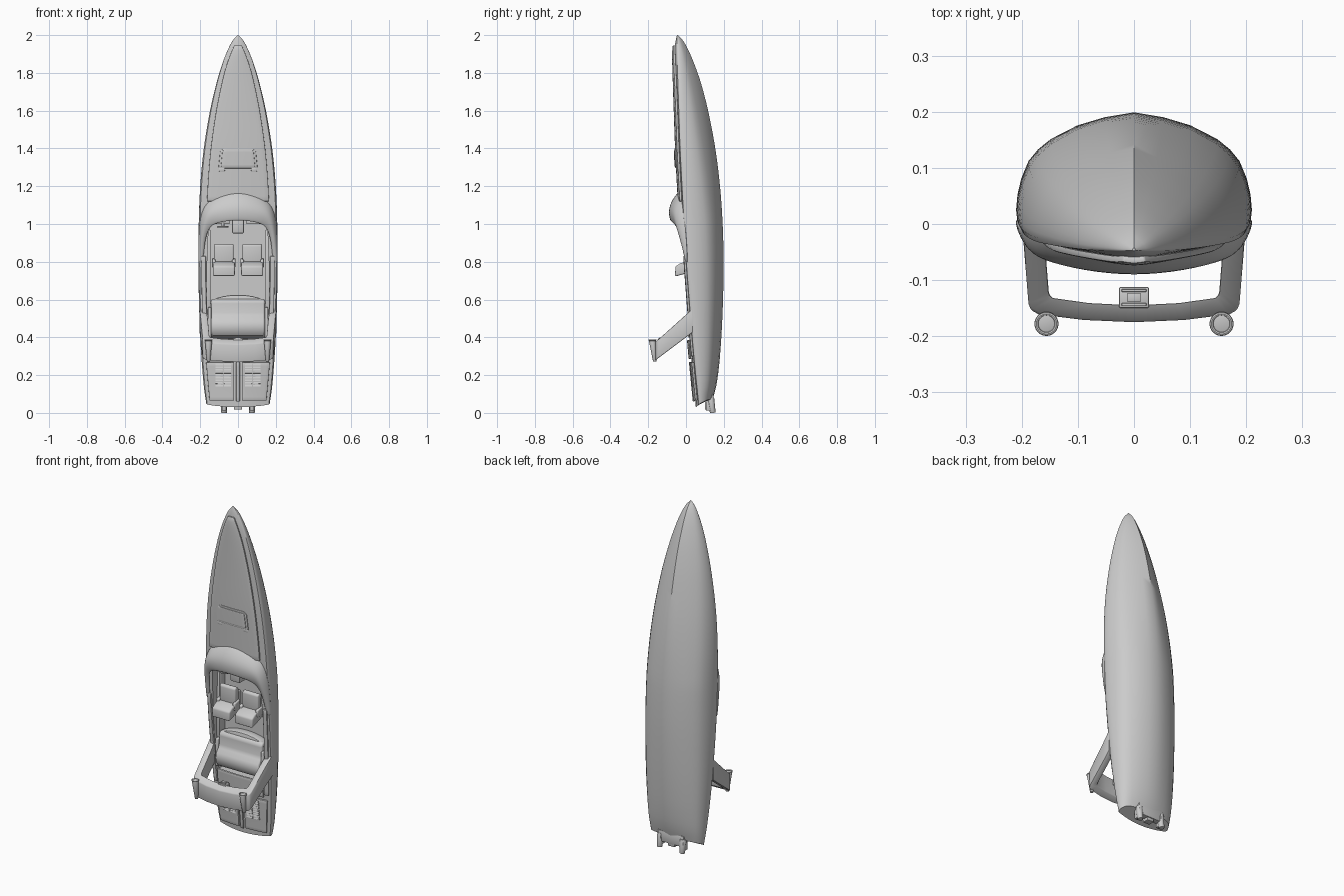
import bpy, bmesh, math
from mathutils import Matrix, Vector

if "Cube" in bpy.data.objects:
    bpy.data.objects.remove(bpy.data.objects["Cube"])

# Hull stations: z, half width, sheer y, keel y
ST = [(.03, .168, .068, .142), (.1, .178, .062, .158), (.2, .187, .052, .171), (.4, .2, .034, .187),
      (.6, .207, .018, .196), (.8, .21, .003, .199), (1.0, .208, -.009, .194), (1.2, .2, -.02, .18),
      (1.4, .181, -.03, .155), (1.6, .148, -.037, .117), (1.75, .113, -.042, .078),
      (1.85, .083, -.045, .043), (1.92, .055, -.046, .013), (1.97, .029, -.047, -.015), (2.0, .003, -.047, -.042)]


def station(z):
    """Linear-in-z lookup with smoothed slopes (cubic Hermite)."""
    z = min(max(z, ST[0][0]), ST[-1][0])
    i = max(k for k in range(len(ST) - 1) if ST[k][0] <= z)
    a, b = ST[i], ST[i + 1]
    p, n = ST[max(i - 1, 0)], ST[min(i + 2, len(ST) - 1)]
    h = b[0] - a[0]
    u = (z - a[0]) / h
    out = []
    for k in (1, 2, 3):
        m0 = (b[k] - p[k]) / (b[0] - p[0]) * h
        m1 = (n[k] - a[k]) / (n[0] - a[0]) * h
        out.append((2*u**3 - 3*u*u + 1)*a[k] + (u**3 - 2*u*u + u)*m0 + (3*u*u - 2*u**3)*b[k] + (u**3 - u*u)*m1)
    return out


def deck_y(x, z):
    w, ys, _ = station(z)
    return ys - .016 * min(1, w / .06) * max(0, 1 - (x / w) ** 2)


def finish(bm, name, bevel=0, segs=2, solid=0, subsurf=0, angle=35):
    bmesh.ops.recalc_face_normals(bm, faces=bm.faces)
    me = bpy.data.meshes.new(name)
    bm.to_mesh(me)
    bm.free()
    ob = bpy.data.objects.new(name, me)
    bpy.context.collection.objects.link(ob)
    bpy.ops.object.select_all(action='DESELECT')
    ob.select_set(True)
    bpy.context.view_layer.objects.active = ob
    if solid:
        m = ob.modifiers.new('solid', 'SOLIDIFY')
        m.thickness, m.offset = solid, 0
    if bevel:
        m = ob.modifiers.new('bevel', 'BEVEL')
        m.width, m.segments, m.limit_method = bevel, segs, 'ANGLE'
        m.angle_limit = math.radians(40)
    if subsurf:
        m = ob.modifiers.new('sub', 'SUBSURF')
        m.levels = m.render_levels = subsurf
    for m in list(ob.modifiers):
        bpy.ops.object.modifier_apply(modifier=m.name)
    bpy.ops.object.shade_smooth_by_angle(angle=math.radians(angle))
    return ob


def loft(name, rings, **kw):
    bm = bmesh.new()
    vs = [[bm.verts.new(p) for p in r] for r in rings]
    n = len(rings[0])
    for a, b in zip(vs, vs[1:]):
        for i in range(n):
            bm.faces.new((a[i], a[(i + 1) % n], b[(i + 1) % n], b[i]))
    bm.faces.new(vs[0])
    bm.faces.new(vs[-1])
    return finish(bm, name, **kw)


def sheet(name, rows, **kw):
    bm = bmesh.new()
    vs = [[bm.verts.new(p) for p in r] for r in rows]
    for a, b in zip(vs, vs[1:]):
        for i in range(len(a) - 1):
            bm.faces.new((a[i], a[i + 1], b[i + 1], b[i]))
    return finish(bm, name, **kw)


def box(name, x0, x1, y0, y1, z0, z1, bevel=.004):
    return loft(name, [[(x0, y0, z), (x1, y0, z), (x1, y1, z), (x0, y1, z)] for z in (z0, z1)], bevel=bevel)


def side_prism(name, yz, x0, x1, bevel=.008, segs=3):
    return loft(name, [[(x, y, z) for y, z in yz] for x in (x0, x1)], bevel=bevel, segs=segs)


def cone(name, p, q, r0, r1, segs=24, bevel=.002):
    p, q = Vector(p), Vector(q)
    bm = bmesh.new()
    bmesh.ops.create_cone(bm, cap_ends=True, segments=segs, radius1=r0, radius2=r1, depth=(q - p).length,
                          matrix=Matrix.Translation((p + q) / 2) @ (q - p).to_track_quat('Z', 'Y').to_matrix().to_4x4())
    return finish(bm, name, bevel=bevel)


def ring(name, c, R, r, n=24):
    loop = [[(c[0] + (R + r*math.cos(b)) * math.cos(a), c[1] + (R + r*math.cos(b)) * math.sin(a), c[2] + r*math.sin(b))
             for b in (k * math.pi / 4 for k in range(8))] for a in (2 * math.pi * i / n for i in range(n + 1))]
    bm = bmesh.new()
    vs = [[bm.verts.new(p) for p in l] for l in loop]
    for a, b in zip(vs, vs[1:]):
        for i in range(8):
            bm.faces.new((a[i], a[(i + 1) % 8], b[(i + 1) % 8], b[i]))
    bmesh.ops.remove_doubles(bm, verts=bm.verts, dist=1e-5)
    return finish(bm, name)


def deck_patch(name, edge0, edge1, z0, z1, lift=.004, nz=12, nx=8, bevel=.004):
    """Raised pad that follows the deck between two side-edge functions."""
    rows = []
    for j in range(nz + 1):
        z = z0 + (z1 - z0) * j / nz
        a, b = edge0(z), edge1(z)
        xs = [a + (b - a) * i / nx for i in range(nx + 1)]
        rows.append([(x, deck_y(x, z) - lift, z) for x in xs])
    return sheet(name, rows, solid=.012, bevel=bevel)


# Hull with crowned deck
ROUND = [(0, 1), (.25, .955), (.48, .88), (.71, .75), (.82, .65), (.9, .54), (.96, .38), (.99, .24), (1, .12), (.992, .05)]
VEE = [1, .83, .66, .48, .38, .29, .19, .12, .06, .025]
zs = [.03 + .0425 * i for i in range(43)] + [1.87, 1.9, 1.92, 1.94, 1.955, 1.97, 1.98, 1.99, 2.0]
rings = []
for z in zs:
    w, ys, yk = station(z)
    f = .6 * min(1, max(0, (z - 1.0) / .8))
    fade = max(0, 1 - (z - .03) / .25)
    half = [(t * w, ys + (yk - ys) * (s * (1 - f) + v * f), z + fade * (.045 * s + .015 * t * t))
            for (t, s), v in zip(ROUND, VEE)]
    half += [(t * w, deck_y(t * w, z), z + fade * .015 * t * t) for t in (.965, .92, .7, .45, .2, 0)]
    rings.append(half + [(-x, y, q) for x, y, q in half[-2:0:-1]])
hull = loft('hull', rings, angle=40)

# Cockpit well cut into the deck
well = [(.145, .38), (.16, .5), (.166, .6), (.163, .8), (.155, 1.0), (.14, 1.1)]
outline = well + [(-x, z) for x, z in reversed(well)]
cutter = loft('cockpit_cutter', [[(x, y, z) for x, z in outline] for y in (-.2, .085)])
m = hull.modifiers.new('cockpit', 'BOOLEAN')
m.operation, m.object, m.solver = 'DIFFERENCE', cutter, 'EXACT'
bpy.context.view_layer.objects.active = hull
bpy.ops.object.select_all(action='DESELECT')
hull.select_set(True)
bpy.ops.object.modifier_apply(modifier=m.name)
bpy.ops.object.shade_smooth_by_angle(angle=math.radians(40))
bpy.data.objects.remove(cutter)

# Foredeck panel and hatch
inset = lambda z: max(.004, station(z)[0] * .87 - .014 - .03 * max(0, z - 1.8))
deck_patch('foredeck_panel', lambda z: -inset(z), inset, 1.12, 1.945, .006, 30, 12)
hw = lambda z: .105 - .1 * max(0, z - 1.28) - .018 * max(0, (z - 1.385) / .015)
deck_patch('hatch_frame', lambda z: -hw(z), hw, 1.295, 1.4, .010, 14, 8)
deck_patch('hatch_lid', lambda z: -hw(z) + .012, lambda z: hw(z) - .012, 1.305, 1.39, .013, 12, 8, .003)
for s in (-1, 1):
    y = deck_y(.085, 1.29)
    box('hatch_hinge', s*.085 - .016, s*.085 + .016, y - .014, y + .004, 1.278, 1.3)

# Wraparound windscreen hood
hood = [[(0, -.03, 1.185), (.1, -.026, 1.155), (.17, -.015, 1.115), (.2, -.008, 1.04), (.208, .004, .92), (.209, .01, .79)],
        [(0, -.066, 1.145), (.1, -.058, 1.12), (.168, -.044, 1.09), (.195, -.033, 1.02), (.204, -.014, .91), (.205, .004, .79)],
        [(0, -.094, 1.085), (.095, -.083, 1.07), (.16, -.068, 1.05), (.182, -.055, .99), (.193, -.025, .90), (.199, .002, .79)],
        [(0, -.084, 1.02), (.085, -.074, 1.01), (.14, -.056, .995), (.165, -.03, .95), (.178, -.012, .88), (.185, .006, .79)]]
sheet('windscreen', [[(-x, y, z) for x, y, z in r[:0:-1]] + r for r in hood], solid=.009, subsurf=2, angle=60)

# Dashboard, console and helm
side_prism('dashboard', [(-.035, 1.1), (-.045, 1.06), (.0, 1.02), (.085, 1.03), (.085, 1.12), (-.02, 1.12)], -.14, .14)
box('centre_console', -.032, .032, -.03, .085, .95, 1.04, .008)
for s in (-1, 1):
    for k in range(3):
        x = s * (.055 + .03 * k)
        cone('gauge', (x, -.02, 1.05), (x, -.034, 1.028), .011, .011, 16)
    box('instrument_pod', s*.085 - .04, s*.085 + .04, -.005, .02, 1.0, 1.03)
ring('steering_wheel', (-.08, -.005, .985), .027, .004)
cone('steering_column', (-.08, -.005, .983), (-.08, .005, 1.03), .008, .006, 12)
box('wheel_spoke', -.105, -.055, -.009, -.001, .982, .988, .001)

# Side coamings and inner ledges
for s in (-1, 1):
    e = lambda z, k: s * (station(z)[0] - k)
    deck_patch('coaming', lambda z: e(z, .04), lambda z: e(z, .016), .3, .83, .005, 20, 3)
    box('side_ledge', s*.157 - .012, s*.157 + .012, .035, .09, .52, .97)

# Bucket seats facing the bow
for s in (-1, 1):
    x = s * .075
    side_prism('seat_base', [(.03, .75), (.03, .86), (.09, .85), (.09, .76)], x - .035, x + .035)
    side_prism('seat_cushion', [(.005, .79), (.005, .888), (.02, .897), (.042, .885), (.042, .79)], x - .052, x + .052)
    side_prism('seat_back', [(-.058, .722), (-.056, .775), (-.03, .792), (.04, .81), (.06, .76), (-.01, .735)], x - .058, x + .058)
    for t in (-1, 1):
        side_prism('seat_bolster', [(-.012, .77), (-.008, .81), (.04, .82), (.04, .77)], x + t*.053 - .009, x + t*.053 + .009, .005)

# Rear bench
side_prism('rear_bench', [(.088, .6), (.035, .605), (.02, .59), (.02, .53), (.012, .51), (-.008, .49), (-.014, .46),
                          (-.01, .43), (.005, .41), (.088, .39)], -.142, .142, .012, 4)
arc = [(.15 * math.sin(a), .575 + .05 * math.cos(a)) for a in (math.pi * (-.5 + k / 12) for k in range(13))]
loft('bench_front', [[(x, y, z) for x, z in arc] for y in (.035, .088)], bevel=.008)
for s in (-1, 1):
    side_prism('bench_arm', [(.01, .4), (.012, .56), (.088, .56), (.088, .39)], s*.15 - .009, s*.15 + .009, .005)

# Sun pad and aft engine hatches with louvres
deck_patch('sun_pad', lambda z: -.148, lambda z: .148, .285, .385, .008, 6, 12)
deck_patch('hatch_divider', lambda z: -.01, lambda z: .01, .06, .27, .008, 8, 2)
for s in (-1, 1):
    deck_patch('engine_hatch', lambda z: s*.02, lambda z: s*(.15 + .09 * (z - .06)), .065, .268, .006, 10, 8)
    for k in range(9):
        z = .145 + .0138 * k
        for x in (s*.056, s*.099):
            y = deck_y(x, z) - .012
            side_prism('louvre', [(y - .004, z - .004), (y - .001, z + .005), (y + .006, z + .004), (y + .006, z - .005)],
                       x - .019, x + .019, 0)

# Radar arch raked aft
outer = [(.204, .035), (.198, -.02), (.188, -.142), (.184, -.153), (.17, -.161), (.09, -.171), (0, -.175)]
inner = [(.168, .035), (.16, -.02), (.152, -.12), (.15, -.128), (.144, -.132), (.08, -.141), (0, -.145)]
arch = []
for (a, b), (c, d) in zip(outer, inner):
    up, lo = (lambda y: .52 + .9 * y), (lambda y: .4 + .75 * y)
    arch.append([(a, b, up(b)), (a, b, lo(b)), (c, d, lo(d)), (c, d, up(d))])
loft('radar_arch', arch + [[(-x, y, z) for x, y, z in r] for r in arch[-2::-1]], bevel=.004, angle=40)

# Horn pods and centre light on the arch
for s in (-1, 1):
    x = s * .156
    cone('horn', (x, -.165, .272), (x, -.178, .385), .009, .019)
    ring('horn_rim', (x, -.178, .385), .018, .0035)
box('arch_light', -.027, .027, -.15, -.112, .355, .392)
for z0, z1, x, y0, y1 in ((.39, .397, .022, -.146, -.141), (.39, .397, .022, -.121, -.116), (.388, .4, .012, -.139, -.124)):
    box('light_frame', -x, x, y0, y1, z0, z1, .001)

# Stern drives
box('drive_mount', -.085, .085, .108, .145, .035, .1)
box('drive_bridge', -.022, .022, .1, .14, .018, .08)
for s in (-1, 1):
    cone('drive_nozzle', (s*.074, .142, 0), (s*.074, .13, .08), .015, .019)
    box('drive_bracket', s*.074 - .012, s*.074 + .012, .106, .15, .012, .07)
